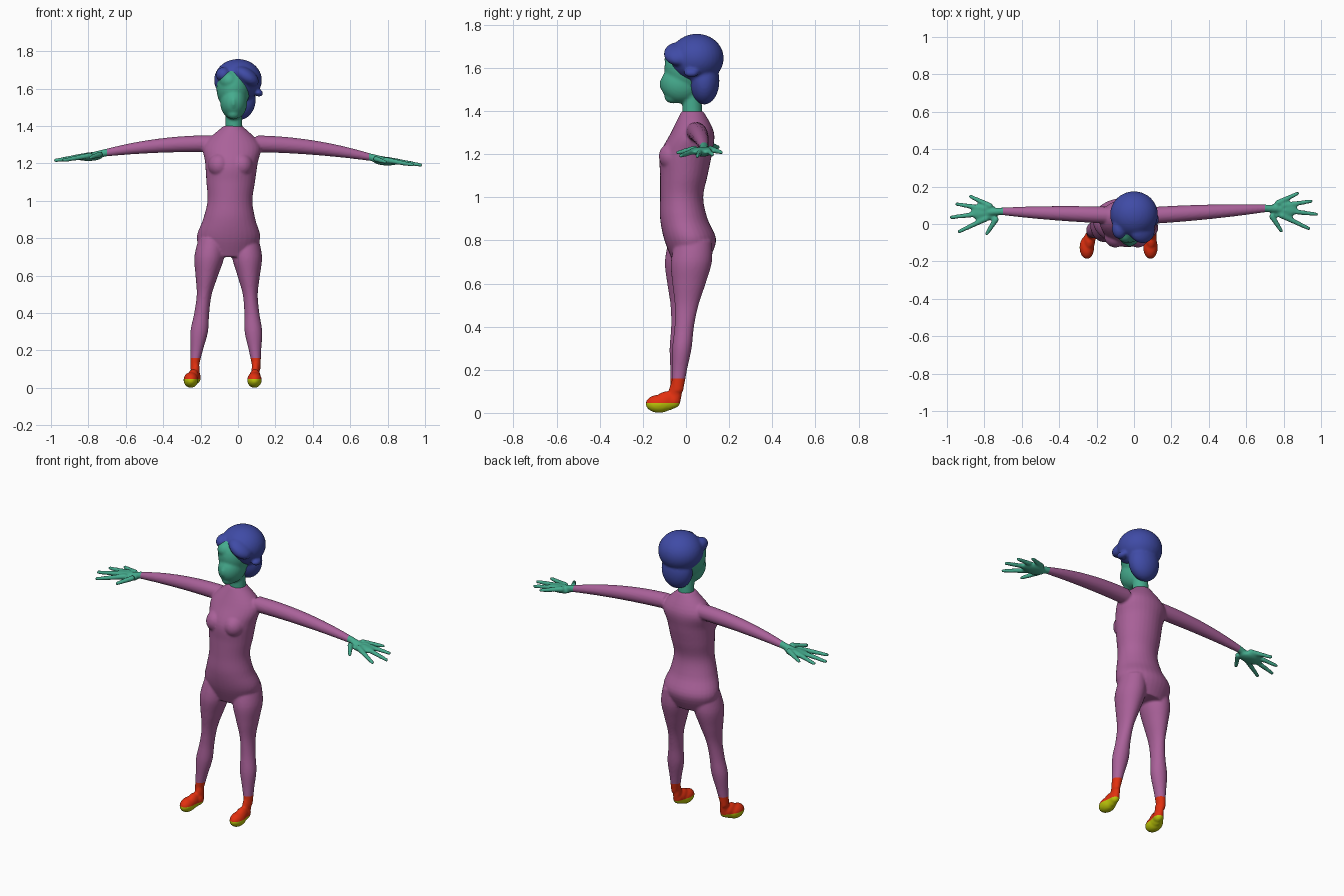
import bpy
import bmesh
from math import cos, sin, pi
from mathutils import Matrix, Vector

cube = bpy.data.objects.get("Cube")
if cube:
    bpy.data.objects.remove(cube, do_unlink=True)


def material(name, red, green, blue):
    mat = bpy.data.materials.new(name)
    mat.use_nodes = True
    colour = (red, green, blue, 1)
    mat.diffuse_color = colour
    mat.node_tree.nodes["Principled BSDF"].inputs["Base Color"].default_value = colour
    return mat


SUIT = material("mauve suit", .4, .12, .32)
SKIN = material("green skin", .06, .41, .27)
HAIR = material("blue hair", .05, .07, .38)
SHOE = material("red shoe", .76, .03, .005)
SOLE = material("yellow sole", .52, .58, .003)


def smooth_rows(rows, steps=5):
    """Catmull-Rom interpolation between the given rings."""
    rows = [Vector(row) for row in rows]
    padded = [rows[0]] + rows + [rows[-1]]
    result = []
    for before, start, end, after in zip(padded, padded[1:], padded[2:], padded[3:]):
        bend = before * 2 - start * 5 + end * 4 - after
        twist = start * 3 - before - end * 3 + after
        for step in range(steps):
            t = step / steps
            result.append(start + ((end - before) * t + bend * t ** 2 + twist * t ** 3) / 2)
    return result + [rows[-1]]


def loft(bm, rows, axis, sides=32):
    """Elliptical rings (x, y, z, radius, radius) square to an axis, capped."""
    u, v = {"x": (1, 2), "z": (0, 1)}[axis]
    rings = []
    for row in smooth_rows(rows):
        ring = []
        for side in range(sides):
            angle = 2 * pi * side / sides
            point = Vector(row[:3])
            point[u] += row[3] * cos(angle)
            point[v] += row[4] * sin(angle)
            ring.append(bm.verts.new(point))
        rings.append(ring)
    faces = [bm.faces.new(rings[0]), bm.faces.new(rings[-1])]
    for low, high in zip(rings, rings[1:]):
        for a, b, c, d in zip(low, low[1:] + low[:1], high[1:] + high[:1], high):
            faces.append(bm.faces.new((a, b, c, d)))
    bmesh.ops.recalc_face_normals(bm, faces=faces)


def blob(bm, centre, size, tilt=0):
    matrix = (Matrix.Translation(centre) @ Matrix.Rotation(tilt, 4, "Y")
              @ Matrix.Diagonal((*size, 1)))
    bmesh.ops.create_uvsphere(bm, u_segments=32, v_segments=20, radius=1, matrix=matrix)


def rod(bm, start, end, thick, thin):
    """Tapered rod with round ends."""
    start, end = Vector(start), Vector(end)
    along = end - start
    turn = along.to_track_quat("Z", "Y").to_matrix().to_4x4()
    bmesh.ops.create_cone(bm, cap_ends=True, segments=16, radius1=thick, radius2=thin,
                          depth=along.length,
                          matrix=Matrix.Translation((start + end) / 2) @ turn)
    blob(bm, start, (thick, thick, thick))
    blob(bm, end, (thin, thin, thin))


def fuse(bm, name, mats, voxel, passes):
    """Melt overlapping volumes into one smooth skin."""
    mesh = bpy.data.meshes.new(name)
    bm.to_mesh(mesh)
    bm.free()
    obj = bpy.data.objects.new(name, mesh)
    bpy.context.collection.objects.link(obj)
    remesh = obj.modifiers.new("skin", "REMESH")
    remesh.mode = "VOXEL"
    remesh.voxel_size = voxel
    relax = obj.modifiers.new("relax", "SMOOTH")
    relax.iterations = passes
    graph = bpy.context.evaluated_depsgraph_get()
    baked = bpy.data.meshes.new_from_object(obj.evaluated_get(graph))
    obj.modifiers.clear()
    obj.data = baked
    baked.name = name
    baked.materials.clear()
    for mat in mats:
        baked.materials.append(mat)
    baked.shade_smooth()
    return obj


body = bmesh.new()

# Torso: evenly spaced rings from crotch to neck (half width, y, half depth)
torso = []
for level, (wide, y, deep) in enumerate((
        (.13, .02, .08), (.17, .02, .12), (.14, -.01, .11), (.12, -.02, .1),
        (.13, -.01, .11), (.14, 0, .12), (.15, .03, .1), (.05, .03, .05))):
    rise = level / 10
    torso.append((.04 * rise - .055, y, .7 + rise, wide, deep))
loft(body, torso, "z")

for side in (-1, 1):
    blob(body, (side * .06 - .04, -.06, 1.19), (.06, .066, .065))

    # Leg: evenly spaced rings from hip to ankle, leaning outward and forward
    leg = []
    for level, (wide, deep) in enumerate((
            (.07, .085), (.08, .095), (.06, .077), (.04, .055),
            (.04, .045), (.047, .045), (.033, .035), (.021, .028))):
        drop = level / 10
        z = .8 - drop
        x = side * (.09 + .11 * drop) - .05 - .025 * drop
        y = .02 - .09 * drop + side * .02 * z
        leg.append((x, y, z, wide, deep))
    loft(body, leg, "z")

    # Foot: ankle, heel, instep and toes
    heel = side * .16 - .066
    toe = side * .17 - .082
    blob(body, (heel, -.05, .09), (.022, .03, .06))
    blob(body, (heel, -.06, .055), (.027, .034, .035))
    blob(body, ((heel + toe) / 2, -.09, .055), (.031, .05, .045))
    blob(body, (toe, -.125, .042), (.039, .062, .042))

    # Arm: slender taper that droops toward the wrist
    arm = []
    for level in range(6):
        t = level / 5
        radius = .045 - .025 * t ** 2
        arm.append((side * (.1 + .61 * t), .046 + (.03 + side * .008) * t,
                    1.305 - .06 * t ** 2 - side * .012 * t, radius, radius))
    loft(body, arm, "x")

    # Hand: palm, then thumb and fingers fanned from the wrist
    wrist = Vector(arm[-1][:3])
    palm = wrist + Vector((side * .09, -.006, -.023))
    rod(body, wrist, palm, .02, .02)
    blob(body, palm, (.075, .046, .021))
    for angle, length in ((-1, .15), (-.45, .26), (-.12, .28), (.16, .25), (.45, .19)):
        fan = Vector((side * cos(angle), sin(angle), .03 * angle - .15)) * length
        rod(body, wrist + fan * .35, wrist + fan * .96, .016, .01)

figure = fuse(body, "suited_body", [SUIT, SKIN, SHOE, SOLE], .007, 3)

# Clean colour borders at the soles, ankles and wrists
SOLE_TOP, SHOE_TOP, CUFF = .047, .16, .7
bm = bmesh.new()
bm.from_mesh(figure.data)
for axis, position in (("Z", SOLE_TOP), ("Z", SHOE_TOP), ("X", CUFF), ("X", -CUFF)):
    normal = Vector((axis == "X", 0, axis == "Z"))
    bmesh.ops.bisect_plane(bm, geom=bm.verts[:] + bm.edges[:] + bm.faces[:],
                           plane_co=normal * position, plane_no=normal)
for face in bm.faces:
    centre = face.calc_center_median()
    if abs(centre.x) > CUFF:
        face.material_index = 1
    elif centre.z < SOLE_TOP:
        face.material_index = 3
    elif centre.z < SHOE_TOP:
        face.material_index = 2
bm.to_mesh(figure.data)
bm.free()

# Head: neck, skull, forehead, face, chin and nose
head = bmesh.new()
rod(head, (-.022, .03, 1.39), (-.022, .025, 1.53), .046, .044)
blob(head, (-.025, .01, 1.6), (.09, .11, .12))
blob(head, (-.045, -.03, 1.64), (.055, .07, .055))
blob(head, (-.023, -.022, 1.525), (.072, .095, .09))
blob(head, (-.024, -.06, 1.465), (.035, .04, .03))
blob(head, (-.024, -.11, 1.525), (.012, .013, .028))
fuse(head, "head", [SKIN], .007, 4)

# Hair: cap, tapered nape, swept fringe on both sides and a curl
hair = bmesh.new()
blob(hair, (0, .05, 1.645), (.128, .125, .113))
blob(hair, (0, .085, 1.54), (.095, .07, .11))
blob(hair, (.045, -.035, 1.665), (.075, .068, .042), .6)
blob(hair, (-.078, -.025, 1.675), (.04, .055, .04), -.9)
blob(hair, (.108, .025, 1.578), (.027, .035, .02), .3)
fuse(hair, "hair", [HAIR], .008, 4)
